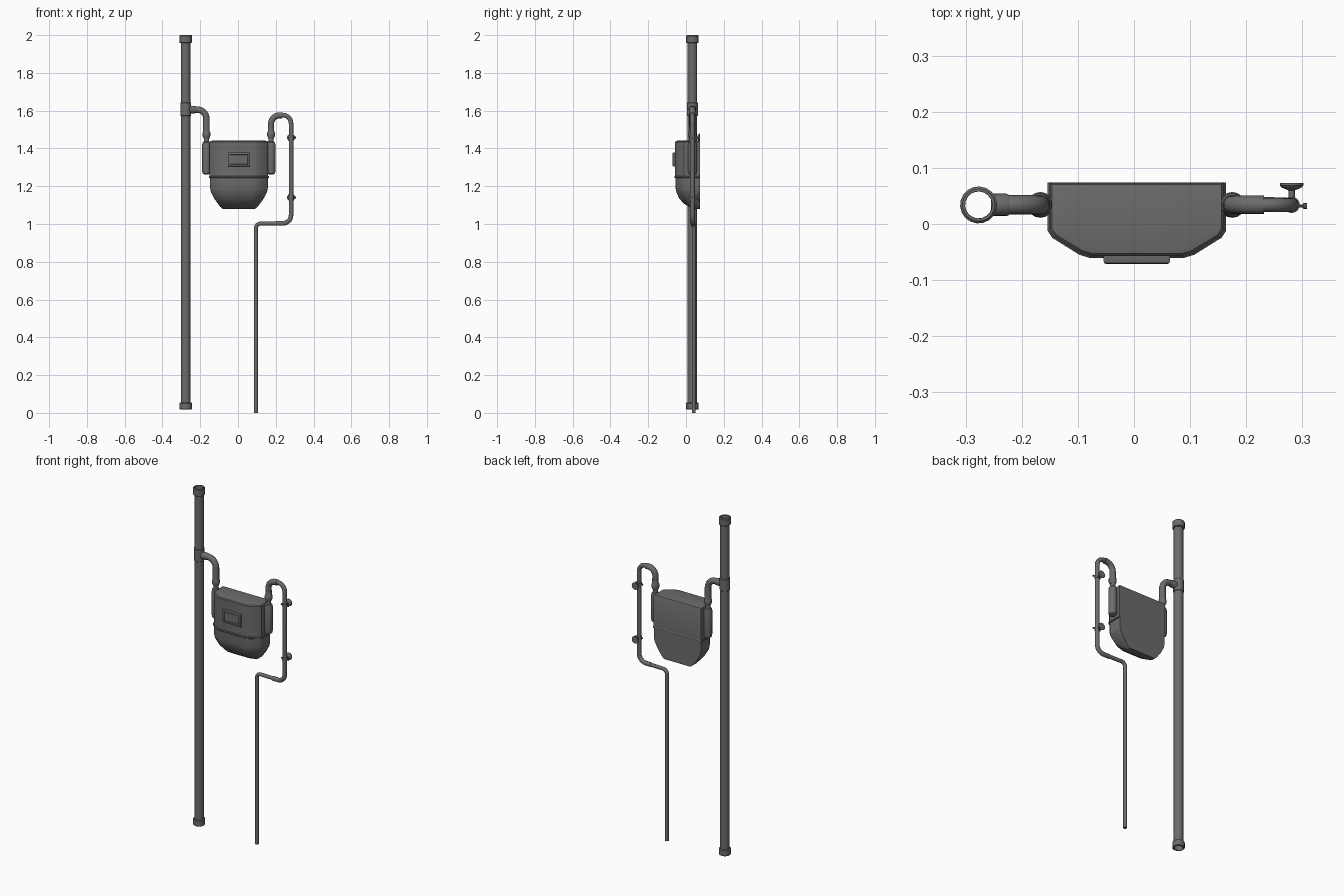
import bpy, bmesh, math
from mathutils import Vector

if "Cube" in bpy.data.objects:
    bpy.data.objects.remove(bpy.data.objects["Cube"])

def material(name, col):
    m = bpy.data.materials.new(name)
    m.diffuse_color = (*col, 1)
    m.use_nodes = True
    m.node_tree.nodes["Principled BSDF"].inputs["Base Color"].default_value = m.diffuse_color
    return m

GREY = material("dark grey", (0.15, 0.15, 0.143))
Y0 = 0.034  # depth of the pipe run

def finish(name, bm, angle=35):
    bmesh.ops.remove_doubles(bm, verts=bm.verts, dist=1e-5)
    bmesh.ops.recalc_face_normals(bm, faces=bm.faces)
    me = bpy.data.meshes.new(name)
    bm.to_mesh(me)
    bm.free()
    ob = bpy.data.objects.new(name, me)
    bpy.context.collection.objects.link(ob)
    me.materials.append(GREY)
    bpy.ops.object.select_all(action='DESELECT')
    ob.select_set(True)
    bpy.context.view_layer.objects.active = ob
    bpy.ops.object.shade_smooth_by_angle(angle=math.radians(angle))
    return ob

def skin(bm, rings, closed=False):
    n = len(rings[0])
    pairs = list(zip(rings, rings[1:])) + ([(rings[-1], rings[0])] if closed else [])
    for a, b in pairs:
        for i in range(n):
            j = (i + 1) % n
            bm.faces.new((a[i], a[j], b[j], b[i]))

def ring(bm, c, u, v, r, n):
    return [bm.verts.new(c + r * (u * math.cos(2 * math.pi * i / n) + v * math.sin(2 * math.pi * i / n)))
            for i in range(n)]

def lathe(name, origin, axis, profile, n=16, hollow=False):
    """Revolve (radius, distance) points about an axis."""
    bm = bmesh.new()
    a = Vector(axis).normalized()
    u = a.orthogonal().normalized()
    v = a.cross(u)
    rings = [ring(bm, Vector(origin) + a * h, u, v, r, n) for r, h in profile]
    skin(bm, rings, hollow)
    if not hollow:
        bm.faces.new(rings[0])
        bm.faces.new(rings[-1])
    return finish(name, bm)

def pipe(name, pts, r, bend, n=14):
    """Sweep a round pipe along points with filleted corners."""
    pts = [Vector(p) for p in pts]
    path = [pts[0]]
    for a, p, b in zip(pts, pts[1:], pts[2:]):
        s, e = p + (a - p).normalized() * bend, p + (b - p).normalized() * bend
        c = s + e - p
        for k in range(8):
            t = k / 7 * math.pi / 2
            path.append(c + (s - c) * math.cos(t) + (e - c) * math.sin(t))
    path.append(pts[-1])
    bm = bmesh.new()
    rings = []
    for i, p in enumerate(path):
        t = (path[min(i + 1, len(path) - 1)] - path[max(i - 1, 0)]).normalized()
        u = Vector((0, 1, 0))
        u = (u - t * u.dot(t)).normalized()
        rings.append(ring(bm, p, u, t.cross(u), r, n))
    skin(bm, rings)
    bm.faces.new(rings[0])
    bm.faces.new(rings[-1])
    return finish(name, bm)

# Riser: hollow main pipe with end sockets and tee collar
RX = -0.277
def sleeve(name, r, ri, z0, z1, c=0.004):
    lathe(name, (RX, Y0, 0), (0, 0, 1),
          [(ri, z0), (r - c, z0), (r, z0 + c), (r, z1 - c), (r - c, z1), (ri, z1)], 18, True)
sleeve("riser_pipe", 0.0255, 0.024, 0.025, 1.995, 0.0005)
sleeve("bottom_socket", 0.033, 0.0245, 0.017, 0.055)
sleeve("top_socket", 0.033, 0.0245, 1.957, 2.0)
sleeve("tee_collar", 0.0285, 0.025, 1.57, 1.645)
lathe("tee_branch", (-0.255, Y0, 1.606), (1, 0, 0), [(0.02, 0), (0.02, 0.028), (0.018, 0.032)])

# Inlet elbow
LX, OX = -0.167, 0.175
pipe("inlet_elbow", [(-0.25, Y0, 1.606), (LX, Y0, 1.606), (LX, Y0, 1.49)], 0.0175, 0.05)

# Outlet bend and thin service pipe
pipe("outlet_elbow", [(OX, Y0, 1.49), (OX, Y0, 1.575), (0.232, Y0, 1.575)], 0.0165, 0.045)
pipe("service_pipe_upper", [(0.225, Y0, 1.577), (0.281, Y0, 1.577), (0.281, Y0, 1.003),
                            (0.2, Y0 + 0.003, 1.003)], 0.0125, 0.045)
pipe("service_pipe_lower", [(0.24, Y0 + 0.002, 1.003), (0.095, 0.041, 1.003), (0.095, 0.041, 0)], 0.0105, 0.025)

# Side connectors with neck and union nut
for side, x in (("inlet", LX), ("outlet", OX)):
    lathe(side + "_connector", (x, Y0, 0), (0, 0, 1),
          [(0.012, 1.262), (0.021, 1.268), (0.023, 1.28), (0.023, 1.42), (0.02, 1.432), (0.014, 1.437),
           (0.014, 1.464)])
    lathe(side + "_union_nut", (x, Y0, 0), (0, 0, 1),
          [(0.015, 1.452), (0.021, 1.466), (0.021, 1.484), (0.0175, 1.492), (0.0175, 1.515)], 12)

# Meter body: lofted plan outline, tapering at the bottom
CX, YB = 0.005, 0.073
HALF = [(0.155, 0.073), (0.155, -0.01), (0.147, -0.022), (0.1, -0.051), (0.08, -0.057)]
OUTLINE = HALF + [(-x, y) for x, y in reversed(HALF)]

def loft(name, sections, angle=32):
    bm = bmesh.new()
    rings = []
    for z, hw, yf, yb in sections:
        s, d = hw / 0.155, (yb - yf) / 0.13
        rings.append([bm.verts.new((CX + x * s, yb - (YB - y) * d, z)) for x, y in OUTLINE])
    skin(bm, rings)
    bm.faces.new(rings[0])
    bm.faces.new(rings[-1])
    return finish(name, bm, angle)

loft("meter_upper_case", [(1.25, 0.155, -0.057, YB), (1.434, 0.155, -0.057, YB),
                          (1.439, 0.151, -0.053, 0.07), (1.441, 0.14, -0.046, 0.06)])
loft("meter_lower_case", [(1.08, 0.085, 0.04, YB), (1.092, 0.1, 0.015, YB), (1.108, 0.112, -0.012, YB),
                          (1.135, 0.131, -0.036, YB), (1.17, 0.149, -0.051, YB), (1.19, 0.153, -0.055, YB),
                          (1.25, 0.153, -0.056, YB)])
loft("meter_seam", [(1.243, 0.156, -0.058, YB), (1.246, 0.159, -0.061, YB + 0.001),
                    (1.252, 0.159, -0.061, YB + 0.001), (1.255, 0.156, -0.058, YB)])

# Counter housing with recessed window
bm = bmesh.new()
bmesh.ops.create_cube(bm, size=1)
for v in bm.verts:
    v.co = Vector((CX + v.co.x * 0.118, -0.06 + v.co.y * 0.022, 1.342 + v.co.z * 0.074))
bmesh.ops.bevel(bm, geom=[e for e in bm.edges if not any(v.co.y > -0.055 for v in e.verts)],
                offset=0.004, segments=2, affect='EDGES', profile=0.5)
front = min(bm.faces, key=lambda f: f.calc_center_median().y)
bmesh.ops.inset_region(bm, faces=[front], thickness=0.01)
bmesh.ops.inset_region(bm, faces=[front], thickness=0.002, depth=-0.006)
finish("counter_housing", bm)

# Wall clips: band, stem, wall plate and side screws
for i, z in enumerate((1.457, 1.141)):
    p = (0.281, Y0, z)
    lathe(f"clip_band_{i}", (0.281, Y0, z - 0.009), (0, 0, 1), [(0.0145, 0), (0.0145, 0.018)])
    lathe(f"clip_wall_mount_{i}", p, (0, 1, 0),
          [(0.006, 0.01), (0.006, 0.026), (0.018, 0.031), (0.021, 0.035), (0.021, 0.039)])
    lathe(f"clip_screw_{i}", (0.259, Y0 - 0.002, z), (1, 0, 0),
          [(0.005, 0), (0.005, 0.004), (0.003, 0.005), (0.003, 0.042), (0.005, 0.043), (0.005, 0.049)], 8)
